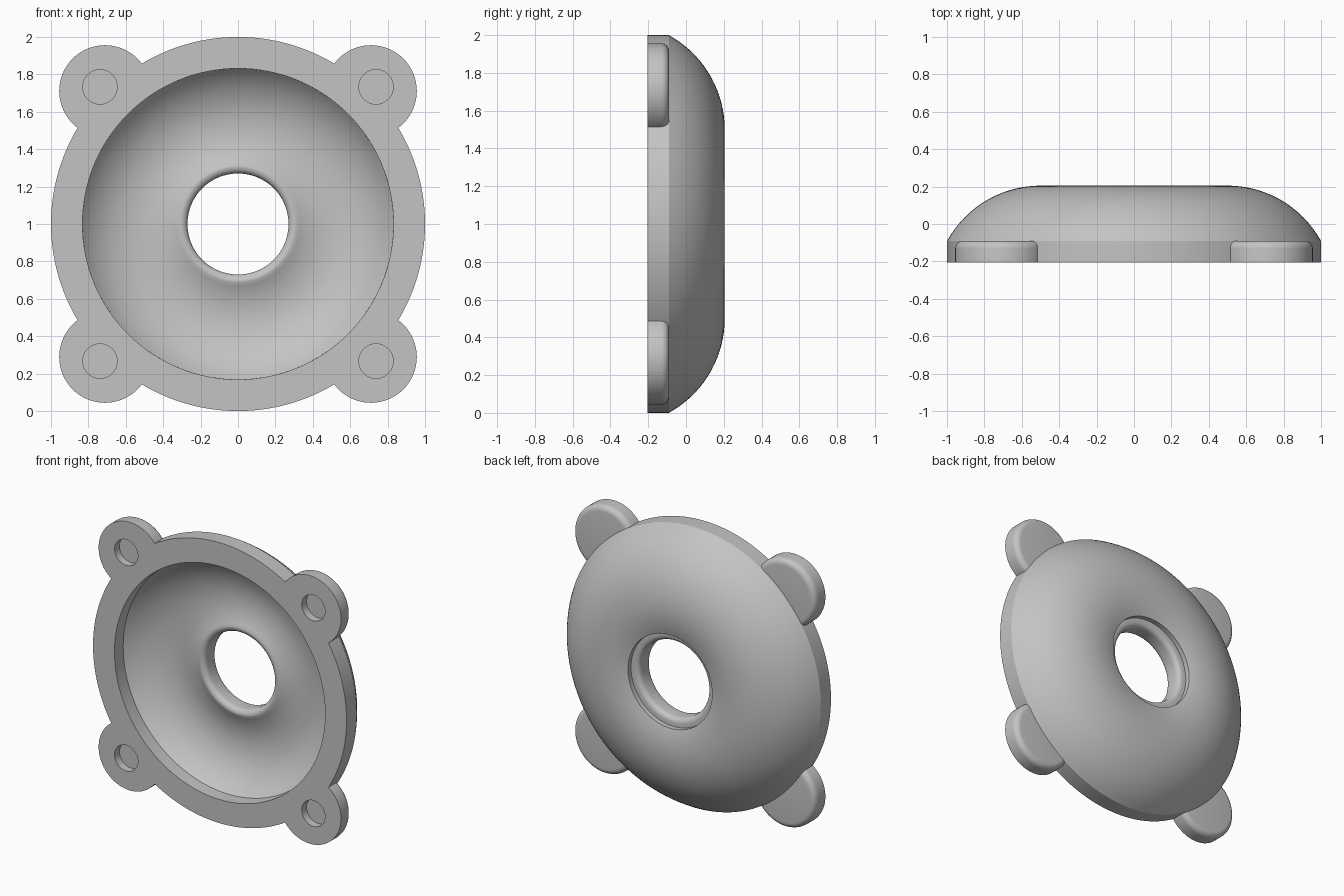
import bpy, bmesh, math
from mathutils import Matrix, Vector

if "Cube" in bpy.data.objects:
    bpy.data.objects.remove(bpy.data.objects["Cube"])

FRONT, BACK, MID = -0.205, 0.205, 1.0

grey = bpy.data.materials.new("plain grey")
grey.use_nodes = True
grey.diffuse_color = (0.55, 0.55, 0.55, 1)
grey.node_tree.nodes["Principled BSDF"].inputs["Base Color"].default_value = grey.diffuse_color


def add_object(name, bm):
    bmesh.ops.recalc_face_normals(bm, faces=bm.faces)
    mesh = bpy.data.meshes.new(name)
    bm.to_mesh(mesh)
    bm.free()
    obj = bpy.data.objects.new(name, mesh)
    bpy.context.collection.objects.link(obj)
    mesh.materials.append(grey)
    return obj


def lathe(name, profile, centre=(0, MID), steps=128):
    """Turn a (radius, y) profile around the y axis through centre (x, z)."""
    bm = bmesh.new()
    verts = [bm.verts.new((r, y, 0)) for r, y in profile]
    edges = [bm.edges.new(pair) for pair in zip(verts, verts[1:])]
    bmesh.ops.spin(bm, geom=verts + edges, cent=(0, 0, 0), axis=(0, 1, 0),
                   angle=math.tau, steps=steps)
    bmesh.ops.remove_doubles(bm, verts=bm.verts, dist=0.0001)
    bmesh.ops.translate(bm, verts=bm.verts, vec=(centre[0], 0, centre[1]))
    return add_object(name, bm)


def arc(cx, cy, radius, start, end, count):
    """Points on an arc, angles in degrees."""
    angles = [math.radians(start + (end - start) * i / count) for i in range(count + 1)]
    return [(cx + radius * math.cos(a), cy + radius * math.sin(a)) for a in angles]


def combine(target, tool, operation):
    mod = target.modifiers.new("combine", "BOOLEAN")
    mod.object, mod.operation, mod.solver = tool, operation, "EXACT"
    bpy.ops.object.select_all(action="DESELECT")
    bpy.context.view_layer.objects.active = target
    target.select_set(True)
    bpy.ops.object.modifier_apply(modifier=mod.name)
    bpy.data.objects.remove(tool)


# Domed body: straight rim, then a curved back that dips towards the middle
R = 0.57
shoulder = math.degrees(math.acos(0.5 / R))
dome = arc(0.5, BACK - R, R, shoulder + 1, 112, 28)
cover = lathe("flanged_cover", [(0, FRONT), (1, FRONT), (1, -0.09)] + dome + [(0, dome[-1][1])])

# Four round mounting lugs with softened back edges
corners = [(sx, sz) for sx in (-1, 1) for sz in (-1, 1)]
for sx, sz in corners:
    edge = arc(0.205, -0.13, 0.04, 0, 90, 6)
    lug = lathe("lug", [(0, FRONT), (0.245, FRONT)] + edge + [(0, -0.09)],
                (0.711 * sx, MID + 0.711 * sz), 64)
    combine(cover, lug, "UNION")

# Hollow bowl, centre bore with rounded lip, and recessed ring at the back
bowl = arc(0.5, BACK - R, 0.42, 38, 117, 24)
lip_y = bowl[-1][1]
lip = arc(0.305, lip_y + 0.035, 0.035, 270, 180, 5)
ring = arc(0.305, 0.11, 0.035, 180, 90, 5)
cutter = lathe("bowl_cutter", [(0, -0.4), (0.832, -0.4)] + bowl + lip + ring
               + [(0.332, 0.145), (0.332, 0.4), (0, 0.4)])
combine(cover, cutter, "DIFFERENCE")

# Blind screw holes in the lugs
for sx, sz in corners:
    hole = lathe("hole_cutter", [(0, -0.4), (0.092, -0.4), (0.092, FRONT + 0.055), (0, FRONT + 0.055)],
                 (0.738 * sx, MID + 0.733 * sz), 48)
    combine(cover, hole, "DIFFERENCE")

bpy.ops.object.shade_smooth_by_angle(angle=math.radians(30))
